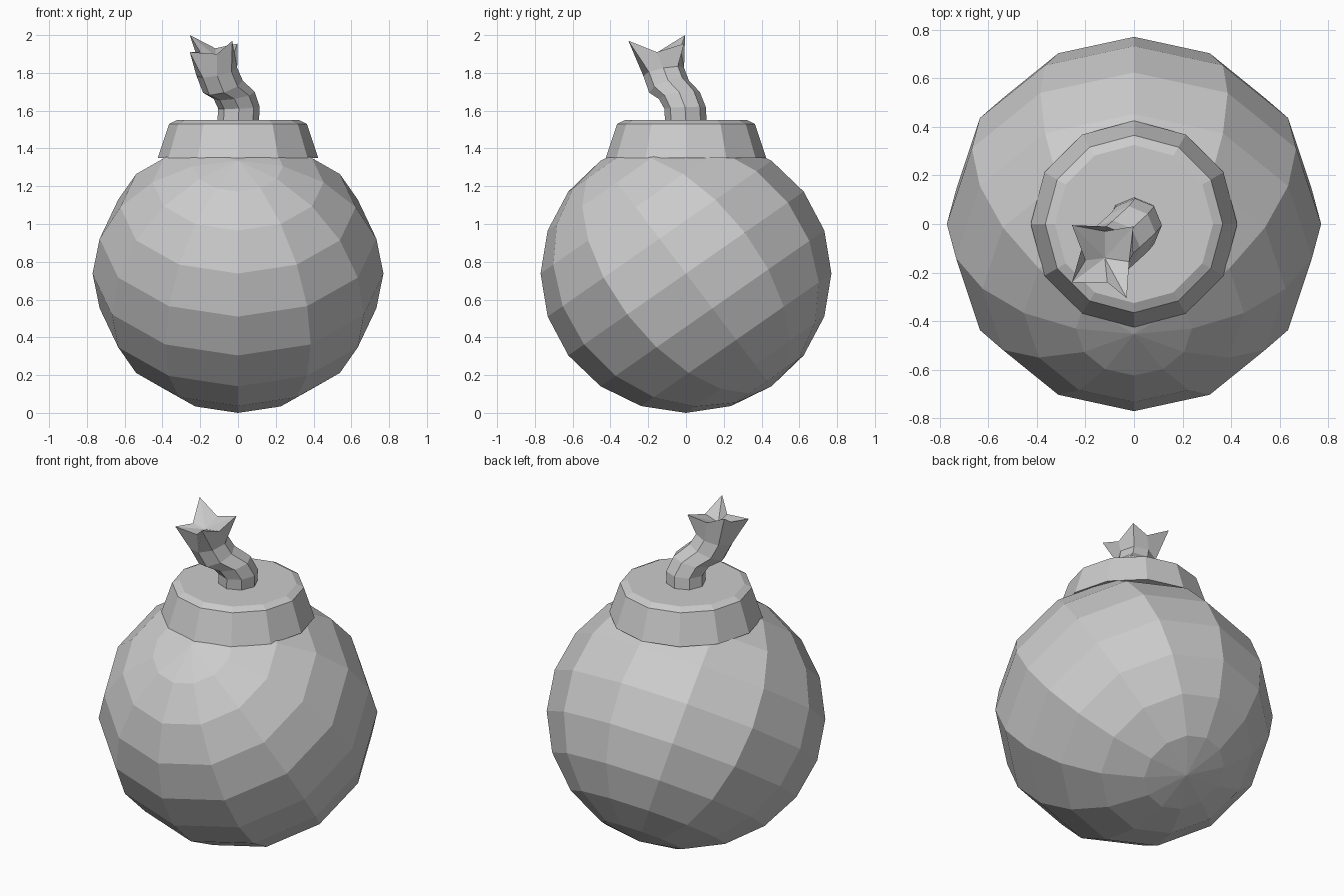
import bpy
import math
from mathutils import Vector, Matrix

if "Cube" in bpy.data.objects:
    bpy.data.objects.remove(bpy.data.objects["Cube"])


def make_object(name, verts, faces):
    mesh = bpy.data.meshes.new(name)
    mesh.from_pydata([tuple(v) for v in verts], [], faces)
    mesh.update()
    obj = bpy.data.objects.new(name, mesh)
    bpy.context.collection.objects.link(obj)
    return obj


def ring(centre, radius, sides, lean=0.0):
    """Regular polygon whose normal leans towards -x and -y."""
    turn = Vector((0, 0, 1)).rotation_difference(Vector((-lean, -lean, 1)))
    return [Vector(centre) + turn @ Vector((radius * math.cos(a), radius * math.sin(a), 0))
            for a in (2 * math.pi * i / sides for i in range(sides))]


def bridge(count, sides):
    """Quads joining consecutive rings."""
    return [(r * sides + i, r * sides + (i + 1) % sides,
             (r + 1) * sides + (i + 1) % sides, (r + 1) * sides + i)
            for r in range(count - 1) for i in range(sides)]


# Round body: low-poly sphere tipped forward, then slightly flattened
bpy.ops.mesh.primitive_uv_sphere_add(segments=12, ring_count=10, radius=1)
body = bpy.context.object
body.name = "round_body"
body.data.transform(Matrix.Translation((0, 0, 0.738))
                    @ Matrix.Diagonal((0.77, 0.77, 0.738, 1))
                    @ Matrix.Rotation(math.radians(36), 4, 'X'))

# Collar: twelve-sided tapered cap with a bevelled top rim
profile = [(0.425, 1.35), (0.365, 1.53), (0.325, 1.55)]
verts = [v for r, z in profile for v in ring((0, 0, z), r, 12)]
faces = bridge(3, 12) + [tuple(range(11, -1, -1)), tuple(range(24, 36))]
make_object("collar", verts, faces)

# Fuse: eight-sided bent tube (x, y, z, lean)
path = [(0, 0, 1.53, 0), (0.005, -0.005, 1.615, 0.04), (-0.02, -0.035, 1.68, 0.17),
        (-0.08, -0.09, 1.728, 0.33), (-0.112, -0.118, 1.805, 0.2)]
verts = [v for x, y, z, lean in path for v in ring((x, y, z), 0.11, 8, lean)]

# Spark: four-pointed star flaring out of the end of the fuse
verts += [Vector(p) for p in (
    (-0.02, -0.155, 1.91), (-0.003, -0.01, 1.955), (-0.12, -0.03, 1.93), (-0.255, -0.005, 2.0),
    (-0.2, -0.15, 1.91), (-0.255, -0.24, 1.91), (-0.11, -0.24, 1.90), (-0.03, -0.305, 1.97))]
verts.append(Vector((-0.12, -0.14, 1.89)))
faces = bridge(6, 8) + [tuple(range(7, -1, -1))]
faces += [(40 + i, 40 + (i + 1) % 8, 48) for i in range(8)]
make_object("fuse_with_spark", verts, faces)
